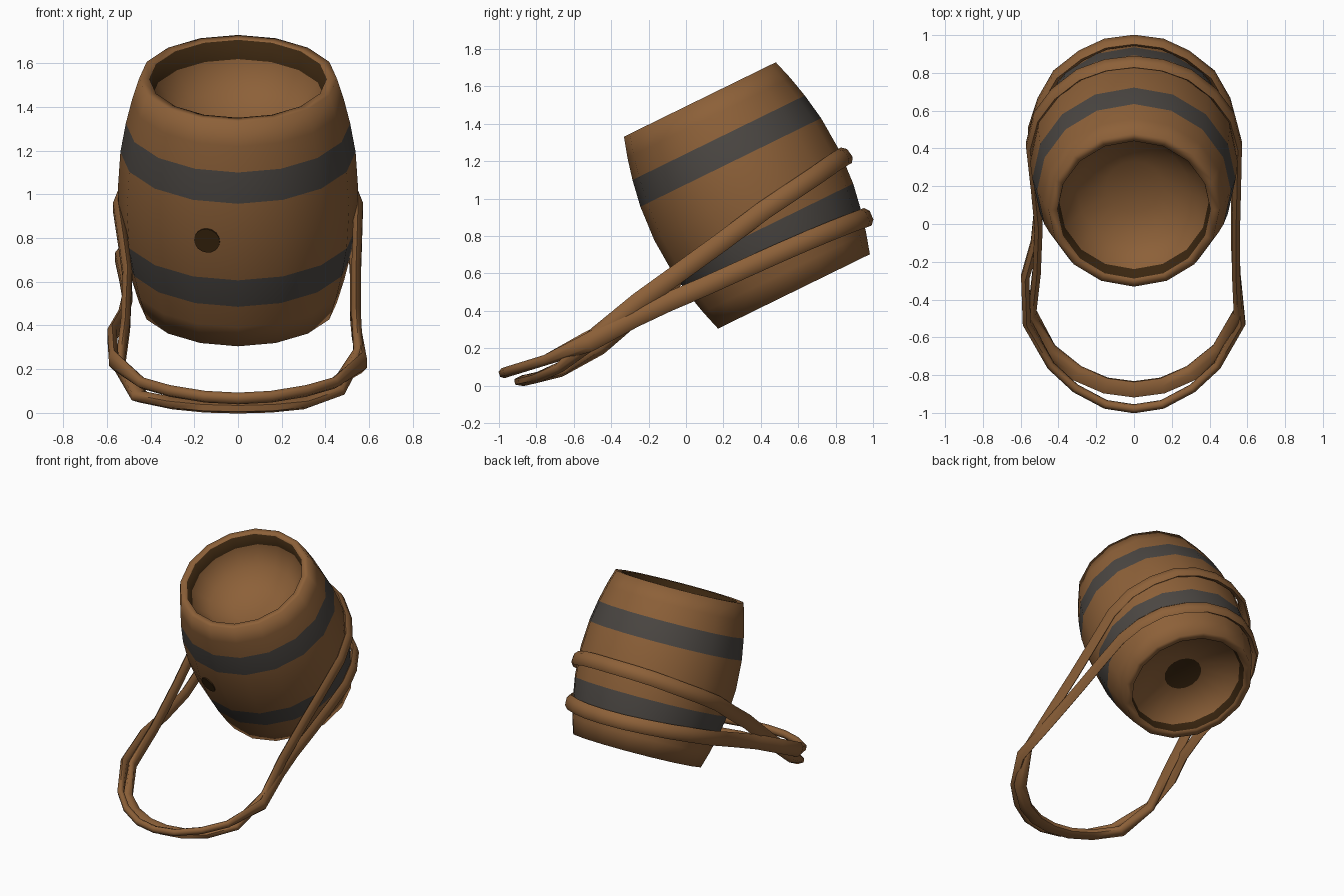
import bpy, bmesh, math
from mathutils import Vector, Matrix

if "Cube" in bpy.data.objects:
    bpy.data.objects.remove(bpy.data.objects["Cube"])


def material(name, rgb):
    m = bpy.data.materials.new(name)
    m.diffuse_color = (*rgb, 1)
    m.use_nodes = True
    m.node_tree.nodes["Principled BSDF"].inputs["Base Color"].default_value = m.diffuse_color
    return m


WOOD = material("brown wood", (0.265, 0.118, 0.04))
IRON = material("grey iron", (0.07, 0.062, 0.055))
DARK = material("dark brown", (0.042, 0.019, 0.005))

# Barrel frame: tilted back about x
TILT = math.radians(26.1)
FRAME = Matrix.Translation((0, 0.325, 1.018)) @ Matrix.Rotation(TILT, 4, 'X')


def finish(name, bm, mats, angle):
    bmesh.ops.recalc_face_normals(bm, faces=bm.faces)
    me = bpy.data.meshes.new(name)
    bm.to_mesh(me)
    bm.free()
    for m in mats:
        me.materials.append(m)
    ob = bpy.data.objects.new(name, me)
    bpy.context.collection.objects.link(ob)
    bpy.ops.object.select_all(action='DESELECT')
    ob.select_set(True)
    bpy.context.view_layer.objects.active = ob
    bpy.ops.object.shade_smooth_by_angle(angle=math.radians(angle))
    return ob


def bridge(bm, a, b, mat=0):
    n = len(a)
    for i in range(n):
        f = bm.faces.new((a[i], a[(i + 1) % n], b[(i + 1) % n], b[i]))
        f.material_index = mat


# Barrel: closed 16-sided lathe; each entry is radius, height, colour of the band above it
SIDES = 16
profile = [(0.13, -0.44, 0), (0.385, -0.51, 2), (0.40, -0.568, 0), (0.452, -0.573, 0),
           (0.485, -0.46, 0), (0.513, -0.342, 1), (0.538, -0.195, 0), (0.55, 0, 0),
           (0.538, 0.195, 1), (0.513, 0.342, 0), (0.485, 0.46, 0), (0.452, 0.570, 0),
           (0.405, 0.568, 2), (0.395, 0.475, 0), (0.3, 0.36, 0), (0.15, 0.29, 0)]
bm = bmesh.new()
rings = []
for r, h, _ in profile:
    rings.append([bm.verts.new((r * math.sin(k * math.tau / SIDES),
                                -r * math.cos(k * math.tau / SIDES), h)) for k in range(SIDES)])
for i in range(len(rings) - 1):
    bridge(bm, rings[i], rings[i + 1], profile[i][2])
bm.faces.new(rings[0]).material_index = 2      # dark spot in the lower head
bm.faces.new(rings[-1])                        # upper head
bm.transform(FRAME)
finish("barrel", bm, [WOOD, IRON, DARK], 100)

# Bung hole: thin dark plate on a front stave
a = math.pi / SIDES
apothem = 0.55 * math.cos(a)
out = Vector((-math.sin(a), -math.cos(a), 0))
side = Vector((-math.cos(a), math.sin(a), 0))
bm = bmesh.new()
bmesh.ops.create_cone(bm, cap_ends=True, segments=16, radius1=0.06, radius2=0.06, depth=0.008)
place = Matrix.Translation(out * apothem + side * 0.037) @ out.to_track_quat('Z', 'Y').to_matrix().to_4x4()
bm.transform(FRAME @ place)
finish("bung_hole", bm, [DARK], 30)


# Carrying straps: flattened six-sided tubes swept round a closed loop
def strap(name, half, slope, front_slope, front_n, front_b):
    # half: back-to-front points x, y, z, then left side shifts outward and upward
    path = [Vector(p[:3]) for p in half]
    path += [Vector((-p[0] - p[3], p[1], p[2] + p[4])) for p in reversed(half[1:-1])]
    n = len(path)
    bm = bmesh.new()
    rings = []
    for i, p in enumerate(path):
        t = (path[(i + 1) % n] - path[i - 1]).normalized()
        front = p.y < -0.6
        up = Vector((0, -(front_slope if front else slope), 1))
        nrm = t.cross(up).normalized()
        bi = nrm.cross(t)
        wn, wb = (front_n, front_b) if front else (0.025, 0.051)
        rings.append([bm.verts.new(p + nrm * wn * math.cos(k * math.tau / 6 + math.pi / 6)
                                   + bi * wb * math.sin(k * math.tau / 6 + math.pi / 6))
                      for k in range(6)])
    for i in range(n):
        bridge(bm, rings[i], rings[(i + 1) % n])
    return finish(name, bm, [WOOD], 70)


strap("upper_strap", [
    (0, 0.858, 1.232, 0, 0), (0.15, 0.84, 1.222, 0, 0), (0.29, 0.79, 1.19, 0, 0),
    (0.42, 0.69, 1.12, 0, 0), (0.51, 0.57, 1.04, 0, 0), (0.55, 0.42, 0.94, 0, 0),
    (0.545, 0.2, 0.775, -0.02, 0), (0.54, 0, 0.63, -0.035, 0), (0.54, -0.25, 0.45, -0.025, -0.05),
    (0.55, -0.47, 0.27, -0.01, -0.06), (0.45, -0.67, 0.1, 0, -0.025), (0.3, -0.79, 0.045, 0, 0),
    (0.15, -0.855, 0.03, 0, 0), (0, -0.875, 0.026, 0, 0)], 0.72, 0.15, 0.048, 0.029)

strap("lower_strap", [
    (0, 0.972, 0.903, 0, 0), (0.15, 0.952, 0.895, 0, 0), (0.28, 0.892, 0.873, 0, 0),
    (0.41, 0.79, 0.833, 0, 0), (0.49, 0.65, 0.775, 0, 0), (0.53, 0.5, 0.71, 0.01, 0),
    (0.535, 0.3, 0.62, -0.015, 0), (0.535, 0.1, 0.53, -0.03, 0), (0.535, -0.1, 0.445, -0.01, 0),
    (0.543, -0.28, 0.36, 0.033, 0), (0.568, -0.52, 0.23, 0, 0.01), (0.44, -0.75, 0.137, 0, 0),
    (0.31, -0.87, 0.1, 0, 0), (0.15, -0.955, 0.074, 0, 0), (0, -0.978, 0.066, 0, 0)],
    0.44, 0.3, 0.024, 0.028)
